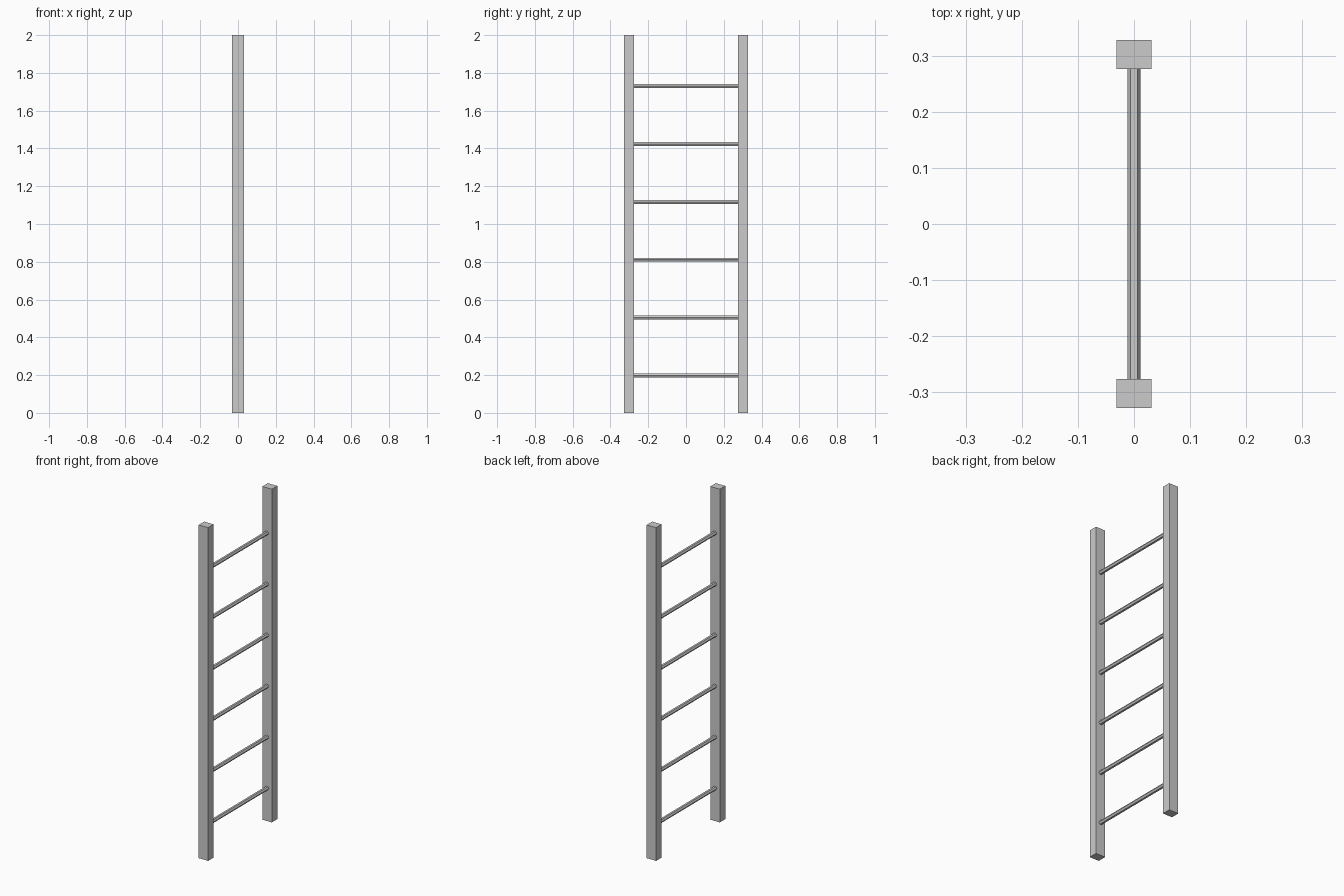
import bpy
from math import pi

if "Cube" in bpy.data.objects:
    bpy.data.objects.remove(bpy.data.objects["Cube"])

RAIL_Y = 0.302      # rail centre offset
RUNG_R = 0.0118
RUNG_LEN = 0.56     # ends tucked slightly into the rails

# Two square-edged side rails
for name, side in (("left_rail", -1), ("right_rail", 1)):
    bpy.ops.mesh.primitive_cube_add(size=1, location=(0, side * RAIL_Y, 1))
    rail = bpy.context.object
    rail.name = name
    rail.scale = (0.062, 0.052, 2)
    bpy.ops.object.transform_apply(location=False, rotation=False, scale=True)

# Six evenly spaced low-poly rungs, corners pointing along x
for i in range(6):
    bpy.ops.mesh.primitive_cylinder_add(
        vertices=6, radius=RUNG_R, depth=RUNG_LEN,
        location=(0, 0, 0.198 + i * 0.3064))
    rung = bpy.context.object
    rung.name = f"rung_{i + 1}"
    rung.rotation_euler = (pi / 2, 0, pi)
    # turn the hexagon so its flats face up and down
    for v in rung.data.vertices:
        x, y = v.co.x, v.co.y
        v.co.x, v.co.y = y, -x
